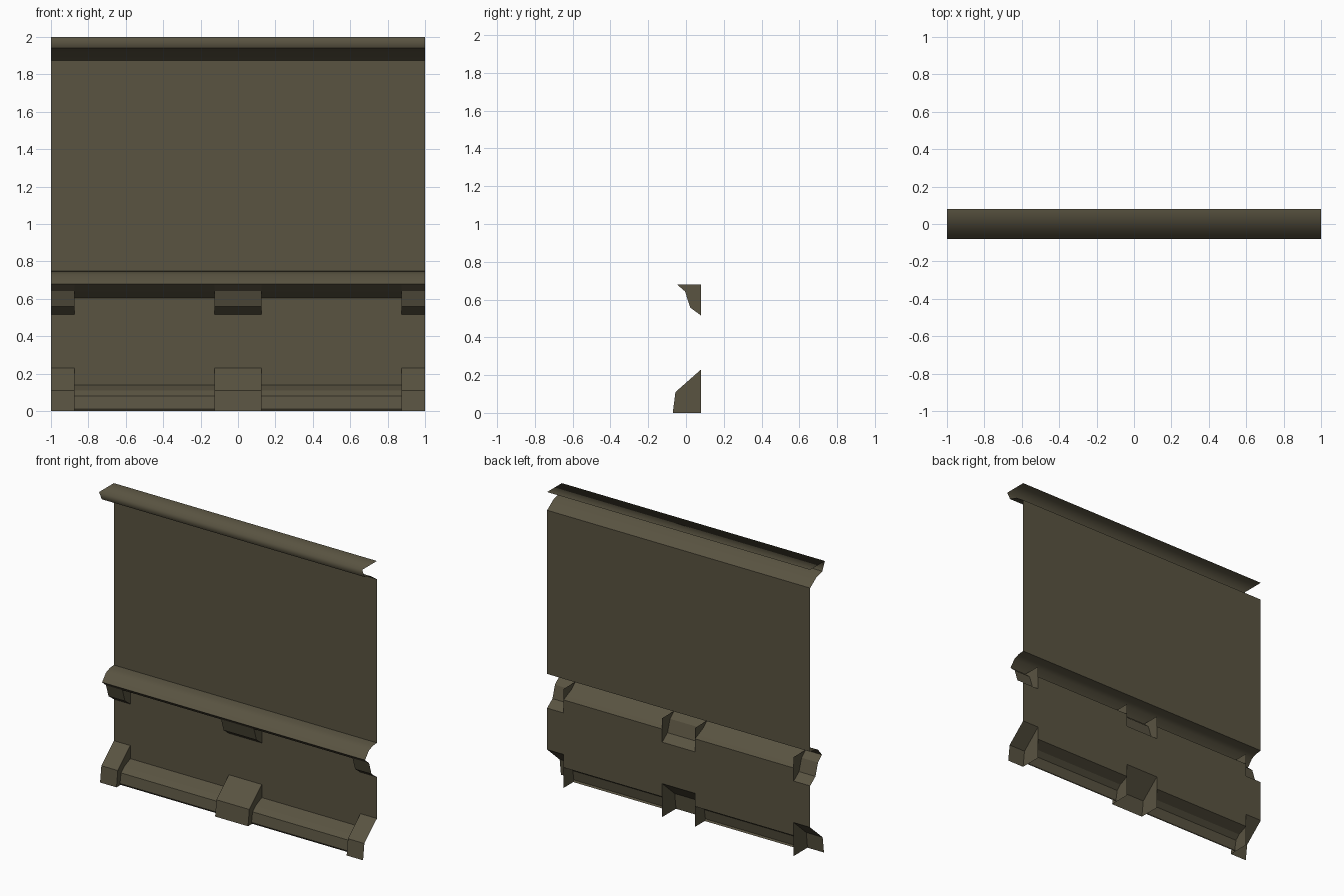
import bpy

if "Cube" in bpy.data.objects:
    bpy.data.objects.remove(bpy.data.objects["Cube"])

mat = bpy.data.materials.new("drab_olive_brown")
mat.diffuse_color = (0.10, 0.087, 0.053, 1)
mat.use_nodes = True
mat.node_tree.nodes["Principled BSDF"].inputs["Base Color"].default_value = mat.diffuse_color

BACK = 0.08
BAYS = [(-0.875, -0.125), (0.125, 0.875)]
PIERS = [(-1, -0.875), (-0.125, 0.125), (0.875, 1)]


def make(name, verts, faces, smooth=False):
    mesh = bpy.data.meshes.new(name)
    mesh.from_pydata(verts, [], faces)
    mesh.materials.append(mat)
    for p in mesh.polygons:
        p.use_smooth = smooth
    ob = bpy.data.objects.new(name, mesh)
    bpy.context.collection.objects.link(ob)
    return ob


def strip(name, profile, spans, smooth=False):
    """Sweep an open (y, z) profile, listed top to bottom, along x spans."""
    verts, faces = [], []
    n = len(profile)
    for a, b in spans:
        o = len(verts)
        verts += [(x, y, z) for x in (a, b) for y, z in profile]
        faces += [(o + i, o + i + 1, o + n + i + 1, o + n + i) for i in range(n - 1)]
    return make(name, verts, faces, smooth)


def caps(name, outline):
    """Side faces of the piers; the outer panel ends stay open."""
    verts, faces = [], []
    for x, d in ((-0.875, 1), (-0.125, -1), (0.125, 1), (0.875, -1)):
        o = len(verts)
        verts += [(x, y, z) for y, z in outline]
        idx = [o + i for i in range(len(outline))]
        faces.append(idx[::d])
    return make(name, verts, faces)


FULL = [(-1, 1)]

# Cornice: top and lip, then the sloping underside
strip("cornice_top", [(BACK, 2.0), (-0.08, 2.0), (-0.052, 1.94)], FULL, True)
strip("cornice_underside", [(-0.052, 1.94), (0.012, 1.922), (BACK, 1.875)], FULL, True)

# Wall sheets
strip("upper_wall", [(BACK, 1.875), (BACK, 0.75)], FULL)
strip("lower_wall_bays", [(BACK, 0.605), (BACK, 0.14)], BAYS)
strip("lower_wall_piers", [(BACK, 0.515), (BACK, 0.23)], PIERS)

# Rounded middle rail
strip("rail_top", [(BACK, 0.75), (0.035, 0.746), (-0.007, 0.73), (-0.048, 0.68)], FULL, True)
strip("rail_underside", [(-0.048, 0.68), (-0.005, 0.643), (BACK, 0.605)], BAYS, True)

# Brackets under the rail
bracket = [(-0.048, 0.68), (-0.005, 0.643), (0.022, 0.558), (BACK, 0.515)]
strip("rail_bracket", bracket, PIERS)
caps("rail_bracket_sides", bracket + [(BACK, 0.68)])

# Stepped skirting between the feet
strip("skirting", [(BACK, 0.14), (0.012, 0.11), (-0.02, 0.08), (-0.032, 0.012), (-0.025, 0.0)], BAYS)

# Feet along the floor
foot = [(BACK, 0.23), (-0.056, 0.11), (-0.07, 0.0)]
strip("foot", foot, PIERS)
caps("foot_sides", foot[::1] + [(BACK, 0.0)])
